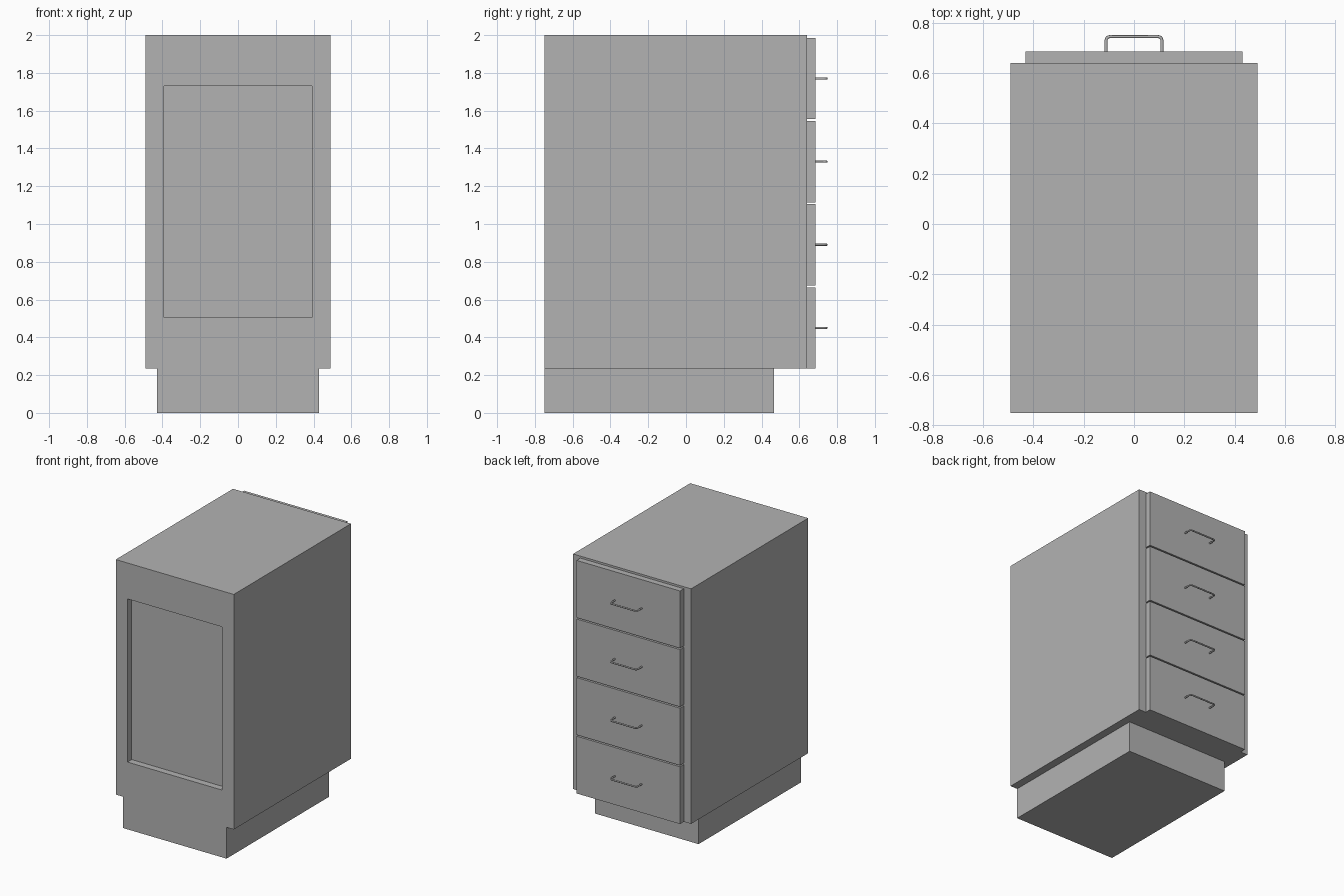
import bpy
import bmesh
from math import pi, sin, cos
from mathutils import Vector

cube = bpy.data.objects.get("Cube")
if cube:
    bpy.data.objects.remove(cube, do_unlink=True)

# One plain grey for everything
GREY = (0.45, 0.45, 0.45, 1)
grey = bpy.data.materials.new("cabinet grey")
grey.use_nodes = True
grey.diffuse_color = GREY
grey.node_tree.nodes["Principled BSDF"].inputs["Base Color"].default_value = GREY


def add_object(name, bm):
    mesh = bpy.data.meshes.new(name)
    bm.to_mesh(mesh)
    bm.free()
    mesh.materials.append(grey)
    obj = bpy.data.objects.new(name, mesh)
    bpy.context.collection.objects.link(obj)
    return obj


def box(name, half_width, y0, y1, z0, z1):
    bm = bmesh.new()
    bmesh.ops.create_cube(bm, size=1)
    for v in bm.verts:
        v.co = (v.co.x * 2 * half_width,
                y0 + (v.co.y + 0.5) * (y1 - y0),
                z0 + (v.co.z + 0.5) * (z1 - z0))
    return add_object(name, bm)


BACK, FACE, DRAWER_FACE = -0.75, 0.64, 0.685
BASE_TOP = 0.235

# Plinth and main body
box("plinth", 0.43, BACK, 0.465, 0, BASE_TOP)
body = box("cabinet_body", 0.49, BACK, FACE, BASE_TOP, 2)

# Recessed panel, inset into the -y face and pushed inwards
bm = bmesh.new()
bm.from_mesh(body.data)
panel = min(bm.faces, key=lambda f: f.calc_center_median().y)
bmesh.ops.inset_individual(bm, faces=[panel], thickness=0.095)
for v in panel.verts:
    v.co.z = 1.73 if v.co.z > 1 else 0.505
    v.co.x = 0.393 if v.co.x > 0 else -0.393
floor = bmesh.ops.extrude_discrete_faces(bm, faces=[panel])["faces"][0]
bmesh.ops.translate(bm, verts=floor.verts, vec=(0, 0.05, 0))
bm.to_mesh(body.data)
bm.free()


# Wire handle: a round section swept along a U with rounded corners
def handle(name, z, half=0.111, reach=0.744, wire=0.006, bend=0.016, sides=10):
    path = [(half, DRAWER_FACE - 0.005)]
    for side in (1, -1):
        for i in range(6):
            a = pi / 2 * i / 5
            a = a if side == 1 else pi / 2 + a
            path.append((side * (half - bend) + bend * cos(a),
                         reach - bend + bend * sin(a)))
    path.append((-half, DRAWER_FACE - 0.005))
    points = [Vector((x, y, z)) for x, y in path]
    up = Vector((0, 0, 1))
    bm = bmesh.new()
    rings = []
    for i, p in enumerate(points):
        along = points[min(i + 1, len(points) - 1)] - points[max(i - 1, 0)]
        out = along.normalized().cross(up)
        rings.append([bm.verts.new(p + wire * (out * cos(2 * pi * k / sides)
                                               + up * sin(2 * pi * k / sides)))
                      for k in range(sides)])
    for a, b in zip(rings, rings[1:]):
        for k in range(sides):
            n = (k + 1) % sides
            bm.faces.new((a[k], a[n], b[n], b[k])).smooth = True
    bm.faces.new(rings[0])
    bm.faces.new(rings[-1])
    bmesh.ops.recalc_face_normals(bm, faces=bm.faces)
    add_object(name, bm)


# Four drawers with handles
PITCH, HEIGHT = 0.44, 0.43
for i in range(4):
    z0 = BASE_TOP + i * PITCH
    box(f"drawer_front_{i + 1}", 0.43, FACE, DRAWER_FACE, z0, z0 + HEIGHT)
    handle(f"drawer_handle_{i + 1}", z0 + HEIGHT / 2)
